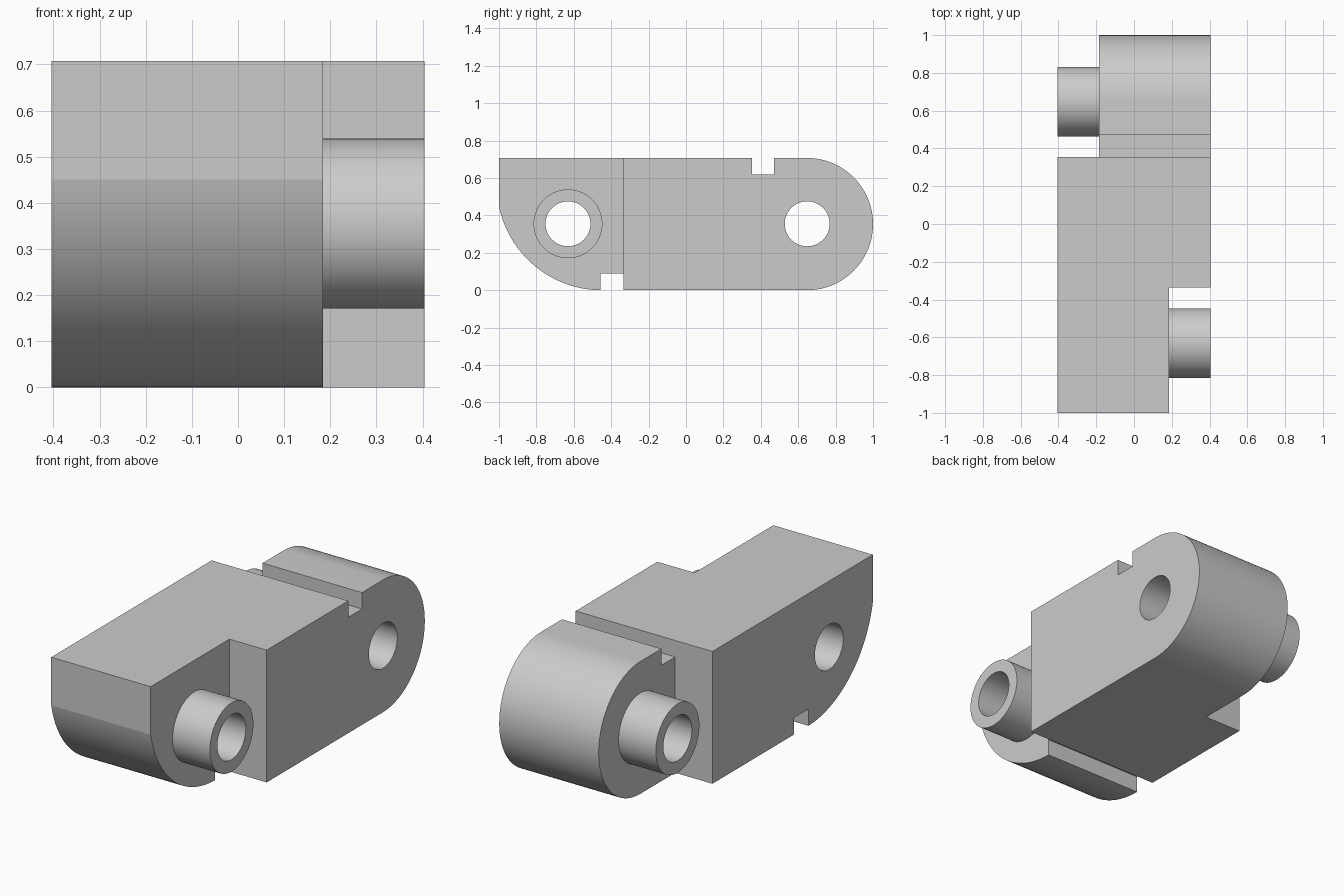
import bpy, bmesh
from math import sin, cos, pi, atan2

if "Cube" in bpy.data.objects:
    bpy.data.objects.remove(bpy.data.objects["Cube"])

W = 0.404            # half width (x)
H = 0.707            # height
STEP = 0.184         # half width of the central web
PIN_Z = 0.355        # height of both pin axes
PIN_R, HOLE_R = 0.184, 0.12


def arc(cy, cz, r, a0, a1, n):
    return [(cy + r * cos(a0 + (a1 - a0) * i / n),
             cz + r * sin(a0 + (a1 - a0) * i / n)) for i in range(n + 1)]


def extrude_x(name, profile, x0, x1):
    """Solid from a closed (y, z) outline, extruded from x0 to x1."""
    bm = bmesh.new()
    a = [bm.verts.new((x0, y, z)) for y, z in profile]
    b = [bm.verts.new((x1, y, z)) for y, z in profile]
    n = len(profile)
    bm.faces.new(a)
    bm.faces.new(b)
    for i in range(n):
        j = (i + 1) % n
        bm.faces.new((a[i], a[j], b[j], b[i]))
    bmesh.ops.recalc_face_normals(bm, faces=bm.faces)
    mesh = bpy.data.meshes.new(name)
    bm.to_mesh(mesh)
    bm.free()
    ob = bpy.data.objects.new(name, mesh)
    bpy.context.collection.objects.link(ob)
    return ob


def rect(y0, y1, z0, z1):
    return [(y0, z0), (y1, z0), (y1, z1), (y0, z1)]


def disc(y, r):
    return arc(y, PIN_Z, r, 0, 2 * pi, 96)[:-1]


def combine(target, tool, operation):
    mod = target.modifiers.new(operation, 'BOOLEAN')
    mod.operation, mod.object, mod.solver = operation, tool, 'EXACT'
    bpy.context.view_layer.objects.active = target
    bpy.ops.object.modifier_apply(modifier=mod.name)
    bpy.data.objects.remove(tool, do_unlink=True)


# Side outline: rounded rear, top notch, square front top, swept front underside, bottom notch
R = H / 2
SWEEP_Y, SWEEP_R = -0.45, 0.561
outline = arc(1 - R, R, R, -pi / 2, pi / 2, 72)
outline += [(0.47, H), (0.47, 0.619), (0.354, 0.619), (0.354, H), (-1, H)]
start = atan2(0.45 - SWEEP_R, -1 - SWEEP_Y) + 2 * pi
end = atan2(-SWEEP_R, -0.457 - SWEEP_Y) + 2 * pi
outline += arc(SWEEP_Y, SWEEP_R, SWEEP_R, start, end, 32)
outline += [(-0.457, 0.089), (-0.335, 0.089), (-0.335, 0)]
link = extrude_x("chain_link_body", outline, -W, W)

# Offset steps at opposite corners
combine(link, extrude_x("front_step", rect(-1.2, -0.335, -0.2, 1), STEP, 1), 'DIFFERENCE')
combine(link, extrude_x("rear_step", rect(0.354, 1.2, -0.2, 1), -1, -STEP), 'DIFFERENCE')

# Hollow pin bosses, bored right through the link
for side, y in ((1, -0.631), (-1, 0.648)):
    x0, x1 = sorted((side * 0.1, side * W))
    combine(link, extrude_x("pin_boss", disc(y, PIN_R), x0, x1), 'UNION')
    combine(link, extrude_x("pin_bore", disc(y, HOLE_R), -1, 1), 'DIFFERENCE')

# Smooth curves, keep creases sharp
bpy.ops.object.select_all(action='DESELECT')
link.select_set(True)
bpy.context.view_layer.objects.active = link
bpy.ops.object.shade_smooth_by_angle(angle=0.12)
